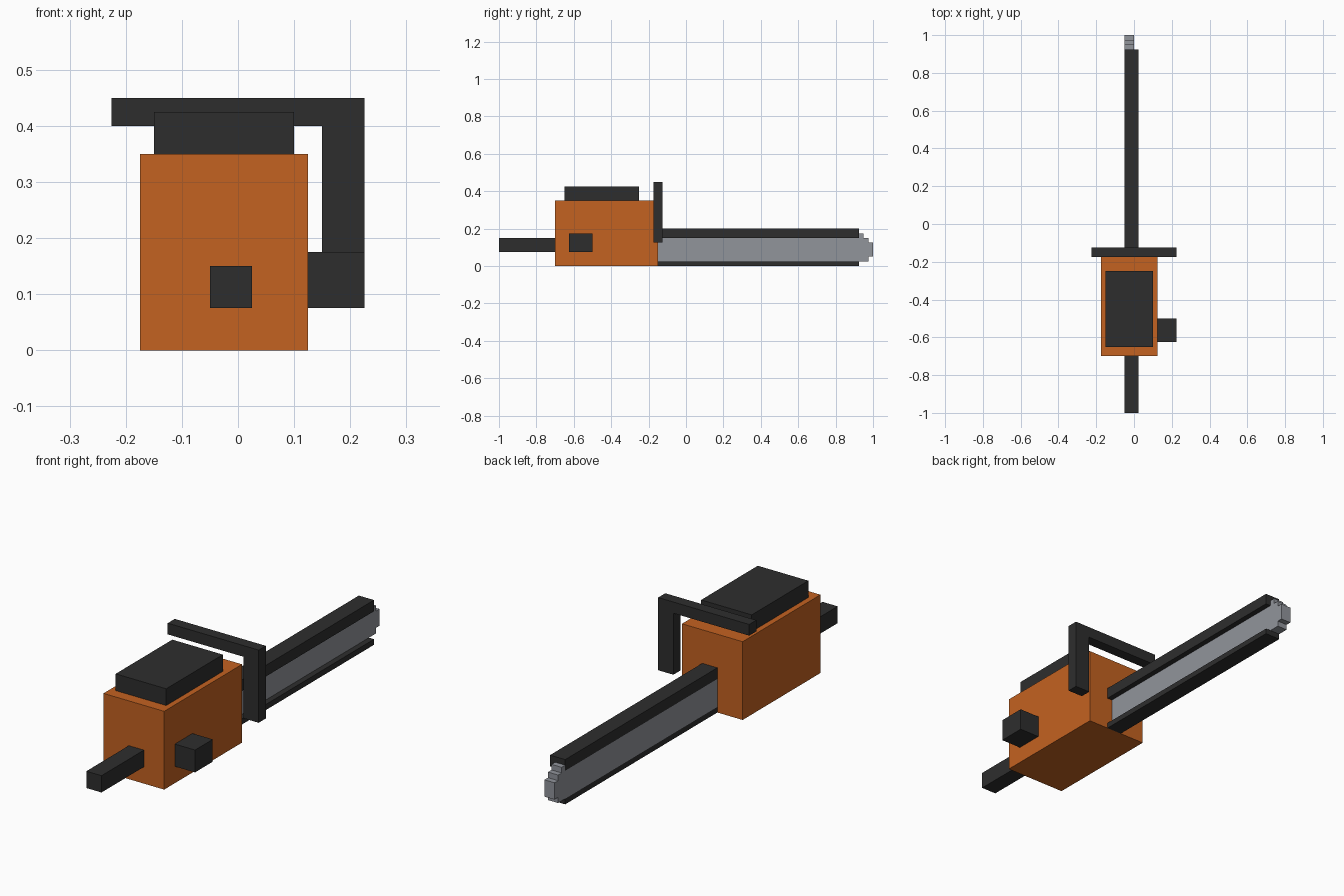
import bpy
import bmesh
from mathutils import Vector

cube = bpy.data.objects.get("Cube")
if cube:
    bpy.data.objects.remove(cube, do_unlink=True)


def material(name, rgb):
    mat = bpy.data.materials.new(name)
    mat.use_nodes = True
    colour = (*rgb, 1.0)
    mat.diffuse_color = colour
    bsdf = next(n for n in mat.node_tree.nodes if n.type == 'BSDF_PRINCIPLED')
    bsdf.inputs["Base Color"].default_value = colour
    return mat


ORANGE = material("orange", (0.55, 0.122, 0.015))
BLACK = material("black", (0.027, 0.027, 0.027))
STEEL = material("steel grey", (0.285, 0.298, 0.33))


def finish(name, bm, mat):
    bmesh.ops.recalc_face_normals(bm, faces=bm.faces)
    mesh = bpy.data.meshes.new(name)
    bm.to_mesh(mesh)
    bm.free()
    mesh.materials.append(mat)
    obj = bpy.data.objects.new(name, mesh)
    bpy.context.collection.objects.link(obj)
    return obj


def box(name, mat, x, y, z):
    """Box spanning the given (min, max) ranges."""
    bm = bmesh.new()
    bmesh.ops.create_cube(bm, size=1.0)
    for v in bm.verts:
        v.co = Vector([r[0] if c < 0 else r[1] for c, r in zip(v.co, (x, y, z))])
    return finish(name, bm, mat)


def prism(name, mat, outline, axis, lo, hi):
    """Extrude a 2D outline along axis 0 (outline is y, z) or 1 (outline is x, z)."""
    bm = bmesh.new()
    verts = [bm.verts.new((lo, a, b) if axis == 0 else (a, lo, b)) for a, b in outline]
    face = bm.faces.new(verts)
    new = bmesh.ops.extrude_face_region(bm, geom=[face])["geom"]
    offset = Vector((0, 0, 0))
    offset[axis] = hi - lo
    bmesh.ops.translate(bm, vec=offset,
                        verts=[g for g in new if isinstance(g, bmesh.types.BMVert)])
    return finish(name, bm, mat)


# Motor housing with its cover, starter block and rear handle
box("motor_body", ORANGE, (-0.175, 0.125), (-0.70, -0.15), (0, 0.35))
box("top_cover", BLACK, (-0.15, 0.10), (-0.65, -0.25), (0.35, 0.425))
box("starter_block", BLACK, (0.125, 0.225), (-0.625, -0.50), (0.075, 0.175))
box("rear_handle", BLACK, (-0.05, 0.025), (-1.0, -0.70), (0.075, 0.15))

# L-shaped front hand guard
prism("hand_guard", BLACK,
      [(-0.225, 0.40), (0.15, 0.40), (0.15, 0.125),
       (0.225, 0.125), (0.225, 0.45), (-0.225, 0.45)], 1, -0.175, -0.125)

# Chain runs above and below the bar
for name, z in (("upper_chain", (0.15, 0.20)), ("lower_chain", (0, 0.025))):
    box(name, BLACK, (-0.05, 0.025), (-0.15, 0.925), z)

# Guide bar with stepped nose
prism("guide_bar", STEEL,
      [(-0.15, 0.025), (0.975, 0.025), (0.975, 0.05), (1.0, 0.05),
       (1.0, 0.125), (0.975, 0.125), (0.975, 0.15), (0.95, 0.15),
       (0.95, 0.175), (0.925, 0.175), (0.925, 0.15), (-0.15, 0.15)], 0, -0.05, 0.0)
